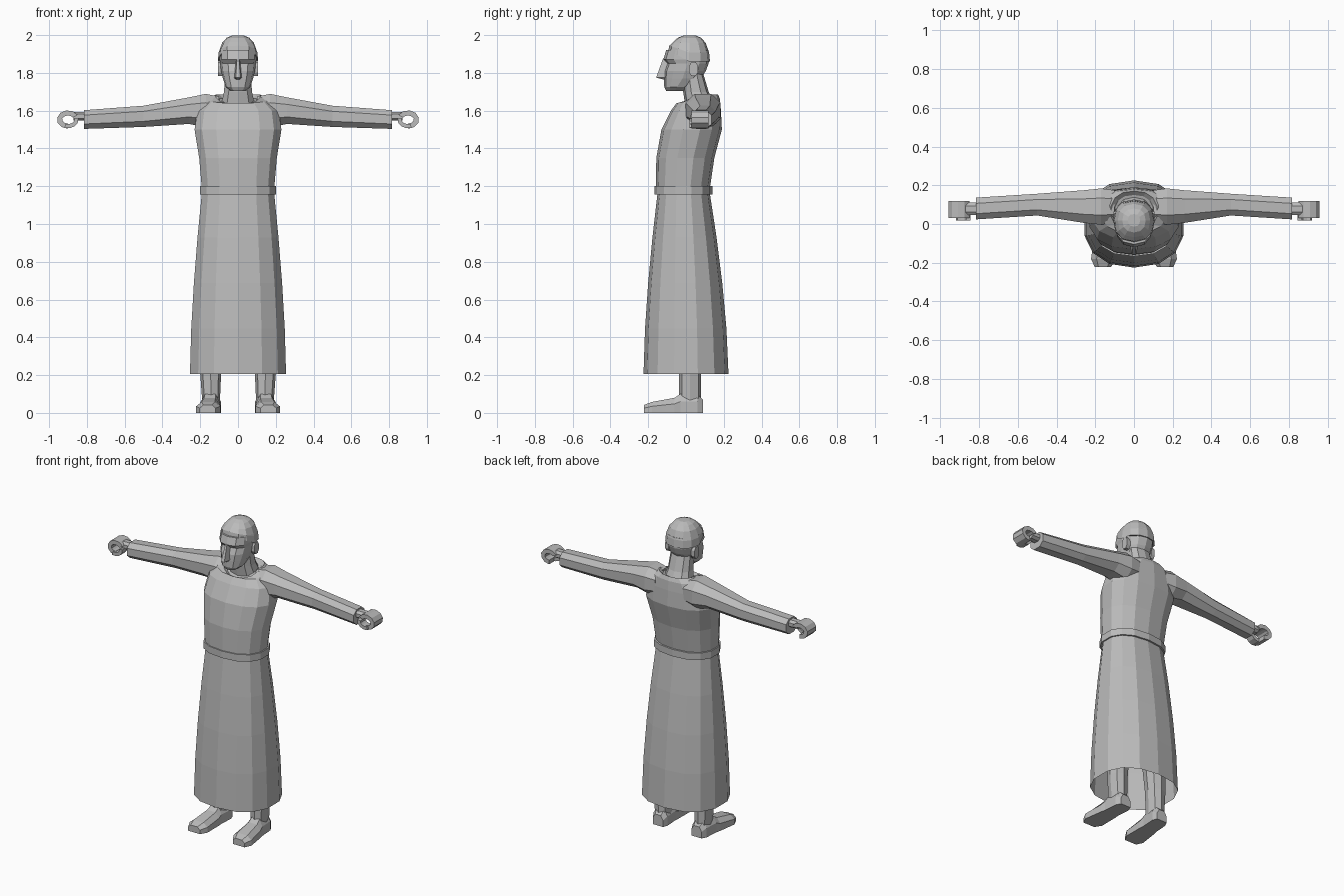
import bpy, bmesh, math

cube = bpy.data.objects.get("Cube")
if cube:
    bpy.data.objects.remove(cube)

shade = (0.5, 0.5, 0.5, 1)
grey = bpy.data.materials.new("plain_grey")
grey.use_nodes = True
grey.diffuse_color = shade
grey.node_tree.nodes["Principled BSDF"].inputs["Base Color"].default_value = shade


def loft(name, rings, open_start=False):
    """Skin a list of equal rings and cap the ends."""
    bm = bmesh.new()
    rows = [[bm.verts.new(point) for point in ring] for ring in rings]
    count = len(rows[0])
    for lower, upper in zip(rows, rows[1:]):
        for i in range(count):
            j = (i + 1) % count
            bm.faces.new((lower[i], lower[j], upper[j], upper[i]))
    if not open_start:
        bm.faces.new(reversed(rows[0]))
    bm.faces.new(rows[-1])
    bmesh.ops.recalc_face_normals(bm, faces=bm.faces)
    mesh = bpy.data.meshes.new(name)
    bm.to_mesh(mesh)
    bm.free()
    mesh.materials.append(grey)
    bpy.context.collection.objects.link(bpy.data.objects.new(name, mesh))


def pair(name, rings):
    """Loft a part on the left (+x) and its mirror on the right."""
    loft("left_" + name, rings)
    loft("right_" + name, [[(-x, y, z) for x, y, z in ring] for ring in rings])


def soften(value, power=0.85):
    return math.copysign(abs(value) ** power, value)


def ring(z, half, front, back, sides=14, lift=0, center=0):
    """Level, slightly squared ring; lift raises its front."""
    points = []
    for i in range(sides):
        angle = math.tau * i / sides
        across, along = soften(math.sin(angle)), soften(math.cos(angle))
        y = (front + back) / 2 + along * (front - back) / 2
        points.append((center + half * across, y, z + lift * max(along, 0)))
    return points


def section(x, y, depth, z, height):
    """Eight-sided section across x, given by its centre and half sizes."""
    points = []
    for i in range(8):
        angle = math.tau * (i + 0.5) / 8
        points.append((x, y + depth * soften(math.cos(angle)),
                       z + height * soften(math.sin(angle))))
    return points


def curl(start, end, steps, front, back, thick):
    """Flat band following an arc of the closed hand, angles in degrees."""
    rings = []
    for i in range(steps + 1):
        angle = math.radians(start + (end - start) * i / steps)
        corners = []
        for y, side in ((front, -1), (back, -1), (back, 1), (front, 1)):
            grow = side * thick / 2
            corners.append((0.9 + (0.045 + grow) * math.cos(angle), y,
                            1.553 + (0.035 + grow) * math.sin(angle)))
        rings.append(corners)
    return rings


# Skirt, flaring from the waist to an open hem
skirt = []
for i in range(5):
    t = i / 4
    narrow = t ** 1.6
    skirt.append(ring(z=0.205 + t * 0.965, half=0.26 - narrow * 0.065,
                      front=narrow * 0.075 - 0.225, back=0.225 - narrow * 0.1))
loft("skirt", skirt, open_start=True)

# Belt
loft("belt", [ring(z, half=0.205, front=-0.167, back=0.139) for z in (1.155, 1.2)])

# Upper robe, with the collar dipping at the front
loft("robe_top", [
    ring(z=1.18, half=0.195, front=-0.16, back=0.125),
    ring(z=1.35, half=0.21, front=-0.157, back=0.15),
    ring(z=1.5, half=0.235, front=-0.13, back=0.19),
    ring(z=1.6, half=0.22, front=-0.08, back=0.185),
    ring(z=1.66, half=0.17, front=-0.05, back=0.18, lift=-0.02),
    ring(z=1.685, half=0.12, front=-0.04, back=0.17, lift=-0.05),
    ring(z=1.665, half=0.1, front=-0.02, back=0.15, lift=-0.045)])

# Sleeves
pair("sleeve", [
    section(x=0.1, y=0.09, depth=0.09, z=1.6, height=0.08),
    section(x=0.17, y=0.09, depth=0.1, z=1.6, height=0.095),
    section(x=0.26, y=0.09, depth=0.09, z=1.6, height=0.075),
    section(x=0.5, y=0.1, depth=0.06, z=1.57, height=0.06),
    section(x=0.815, y=0.08, depth=0.06, z=1.553, height=0.053)])

# Hands with curled fingers and a thumb closing the loop
pair("wrist", [section(x, y=0.078, depth=0.035, z=1.57, height=0.025) for x in (0.8, 0.87)])
pair("fingers", curl(start=150, end=-90, steps=7, front=0.03, back=0.12, thick=0.027))
pair("thumb", curl(start=170, end=290, steps=4, front=0.018, back=0.07, thick=0.022))

# Bare legs
pair("leg", [
    ring(z=0.03, half=0.045, front=-0.038, back=0.08, sides=8, center=0.142),
    ring(z=0.22, half=0.056, front=-0.036, back=0.08, sides=8, center=0.145),
    ring(z=0.6, half=0.07, front=-0.06, back=0.09, sides=8, center=0.125)])


def foot_section(y, half, top):
    """Flat-soled section whose centre drifts outward toward the toes."""
    center = 0.145 - y * 0.07
    outline = ((-1, 0), (1, 0), (1, 0.6), (0.55, 1), (-0.55, 1), (-1, 0.6))
    return [(center + half * across, y, top * up) for across, up in outline]


pair("foot", [
    foot_section(y=0.09, half=0.036, top=0.07),
    foot_section(y=0.06, half=0.05, top=0.1),
    foot_section(y=-0.03, half=0.05, top=0.1),
    foot_section(y=-0.06, half=0.055, top=0.08),
    foot_section(y=-0.18, half=0.064, top=0.058),
    foot_section(y=-0.222, half=0.042, top=0.042)])

# Neck, leaning back into the collar
loft("neck", [
    ring(z=1.6, half=0.1, front=0, back=0.17, sides=10),
    ring(z=1.7, half=0.077, front=-0.015, back=0.12, sides=10),
    ring(z=1.8, half=0.072, front=-0.02, back=0.09, sides=10)])

# Head from chin to forehead, with the eye level set back under the brow
loft("head", [
    ring(z=1.705, half=0.04, front=-0.105, back=-0.01, sides=12),
    ring(z=1.725, half=0.065, front=-0.115, back=0.02, sides=12),
    ring(z=1.77, half=0.08, front=-0.117, back=0.08, sides=12),
    ring(z=1.81, half=0.09, front=-0.115, back=0.105, sides=12),
    ring(z=1.85, half=0.094, front=-0.1, back=0.12, sides=12),
    ring(z=1.872, half=0.098, front=-0.12, back=0.122, sides=12),
    ring(z=1.92, half=0.098, front=-0.105, back=0.12, sides=12)])

# Hair cap, domed, with a hairline raised over the forehead
hair = []
for degrees in (0, 20, 45, 64, 80):
    angle = math.radians(degrees)
    size = math.cos(angle) ** 0.7
    hair.append(ring(z=1.86 + 0.14 * math.sin(angle), half=0.107 * size,
                     front=0.02 - 0.113 * size, back=0.02 + 0.107 * size,
                     sides=12, lift=0.06 * math.cos(angle) ** 8))
loft("hair", hair)

# Nose, a wedge widening downward
nose = []
for z, half, tip in ((1.765, 0.016, -0.12), (1.775, 0.024, -0.158), (1.875, 0.011, -0.122)):
    nose.append([(-half, -0.09, z), (-half / 2, tip, z), (half / 2, tip, z), (half, -0.09, z)])
loft("nose", nose)

# Ears
pair("ear", [section(x, y=0.04, depth=0.025, z=1.82, height=0.04) for x in (0.08, 0.106)])
